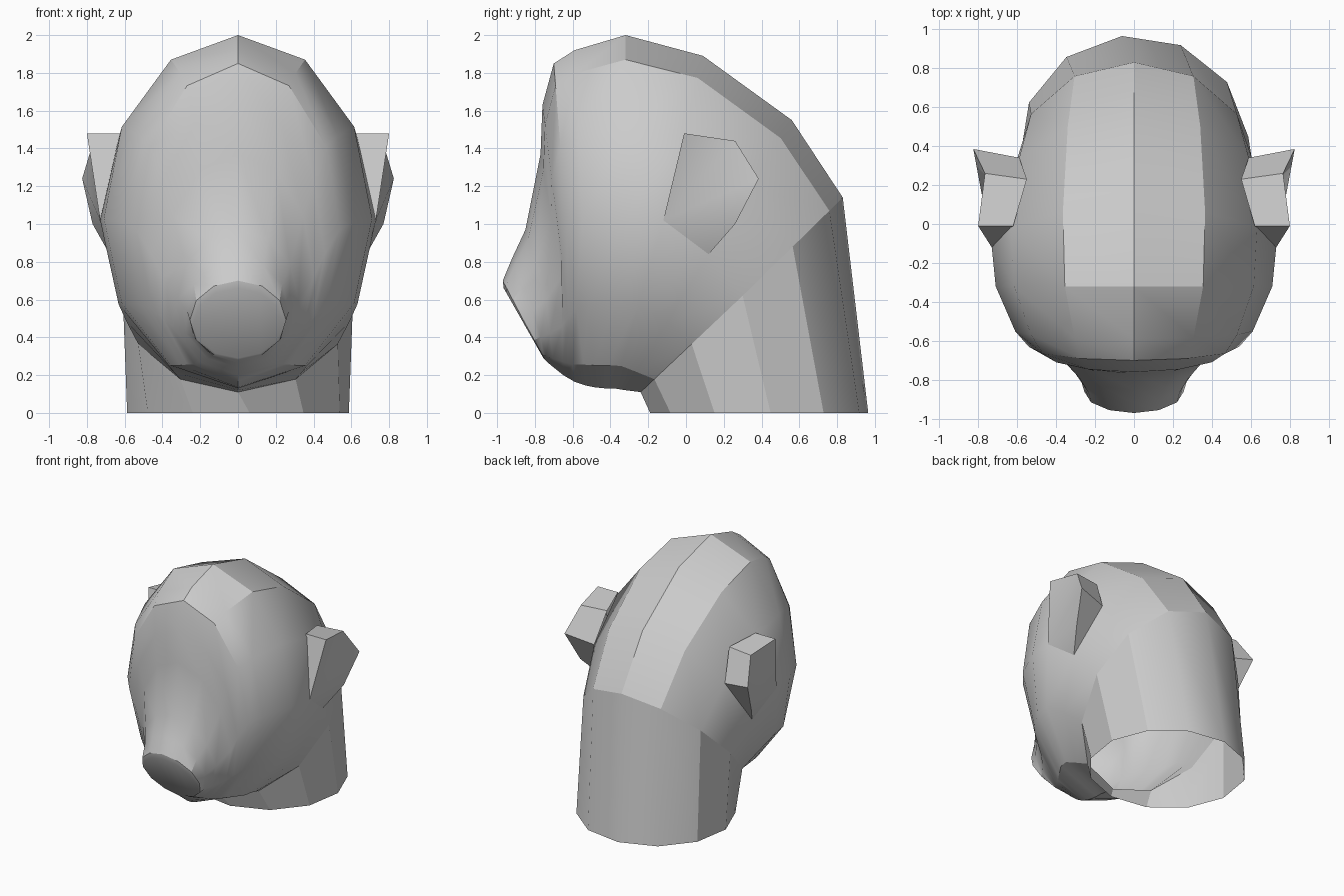
import bpy, bmesh, math
from mathutils import Vector

if "Cube" in bpy.data.objects:
    bpy.data.objects.remove(bpy.data.objects["Cube"])


def oval(top, side, bottom, turn=0.0):
    """Twelve-sided ring through a top, a side and a bottom point."""
    sx, sy, sz = side
    pts = []
    for i in range(12):
        a = math.radians(30 * i + turn)
        c = math.cos(a)
        end = top if c > 0 else bottom
        pts.append(Vector((sx * math.sin(a),
                           sy + (end[0] - sy) * abs(c),
                           sz + (end[1] - sz) * abs(c))))
    return pts


def finish(name, bm, angle):
    bmesh.ops.recalc_face_normals(bm, faces=bm.faces)
    me = bpy.data.meshes.new(name)
    bm.to_mesh(me)
    bm.free()
    ob = bpy.data.objects.new(name, me)
    bpy.context.collection.objects.link(ob)
    bpy.ops.object.select_all(action='DESELECT')
    ob.select_set(True)
    bpy.context.view_layer.objects.active = ob
    bpy.ops.object.shade_smooth_by_angle(angle=math.radians(angle))
    return ob


def loft(name, rings, cap_end=False):
    bm = bmesh.new()
    rows = [[bm.verts.new(p) for p in r] for r in rings]
    for a, b in zip(rows, rows[1:]):
        for i in range(12):
            j = (i + 1) % 12
            bm.faces.new((a[i], a[j], b[j], b[i]))
    if cap_end:
        bm.faces.new(rows[-1])
    return finish(name, bm, 30)


# Rings from nape to nose: top (y, z), side (x, y, z), bottom (y, z)
stations = [
    ((0.83, 1.14), (0.61, 0.30, 0.62), (-0.24, 0.11)),
    ((0.56, 1.55), (0.68, 0.12, 0.84), (-0.32, 0.12)),
    ((0.09, 1.89), (0.73, -0.12, 1.02), (-0.38, 0.13)),
    ((-0.32, 2.00), (0.71, -0.32, 1.03), (-0.43, 0.13)),
    ((-0.59, 1.92), (0.61, -0.55, 1.01), (-0.48, 0.135)),
    ((-0.70, 1.85), (0.54, -0.63, 0.97), (-0.53, 0.145)),
    ((-0.76, 1.63), (0.46, -0.66, 0.84), (-0.59, 0.165)),
    ((-0.77, 1.37), (0.40, -0.66, 0.72), (-0.65, 0.20)),
    ((-0.85, 0.97), (0.32, -0.74, 0.60), (-0.70, 0.24)),
    ((-0.92, 0.82), (0.27, -0.81, 0.54), (-0.73, 0.265)),
    ((-0.97, 0.70), (0.255, -0.86, 0.49), (-0.745, 0.28)),
    ((-0.965, 0.66), (0.235, -0.86, 0.475), (-0.755, 0.29)),
]
rings = [oval(*s) for s in stations]

# Head with muzzle
loft("head", rings, cap_end=True)

# Open neck tube
base = oval((0.968, 0), (0.59, 0.387, 0), (-0.193, 0), turn=-6)
loft("neck", [base, rings[0]])

# Ears
root_front, root_back = rings[2][2], rings[1][2]
low_front, low_back = rings[2][3], rings[1][3]
root_top = Vector((0.55, 0.23, 1.44))
tip_front = Vector((0.80, -0.01, 1.48))
tip_top = Vector((0.765, 0.26, 1.44))
tip_back = Vector((0.825, 0.385, 1.24))
tip_low = Vector((0.77, 0.26, 1.00))
root_front = Vector((0.62, -0.01, 1.48))
ear_faces = [
    (low_front, root_front, tip_front),
    (root_front, root_top, tip_top, tip_front),
    (root_top, root_back, tip_back, tip_top),
    (root_back, low_back, tip_low, tip_back),
    (low_front, tip_front, tip_top),
    (low_front, tip_top, tip_back),
    (low_front, tip_back, tip_low),
    (low_front, tip_low, low_back),
]
for name, s in (("left_ear", 1), ("right_ear", -1)):
    bm = bmesh.new()
    for f in ear_faces:
        bm.faces.new([bm.verts.new((p.x * s, p.y, p.z)) for p in f])
    bmesh.ops.remove_doubles(bm, verts=bm.verts, dist=1e-4)
    finish(name, bm, 30)
